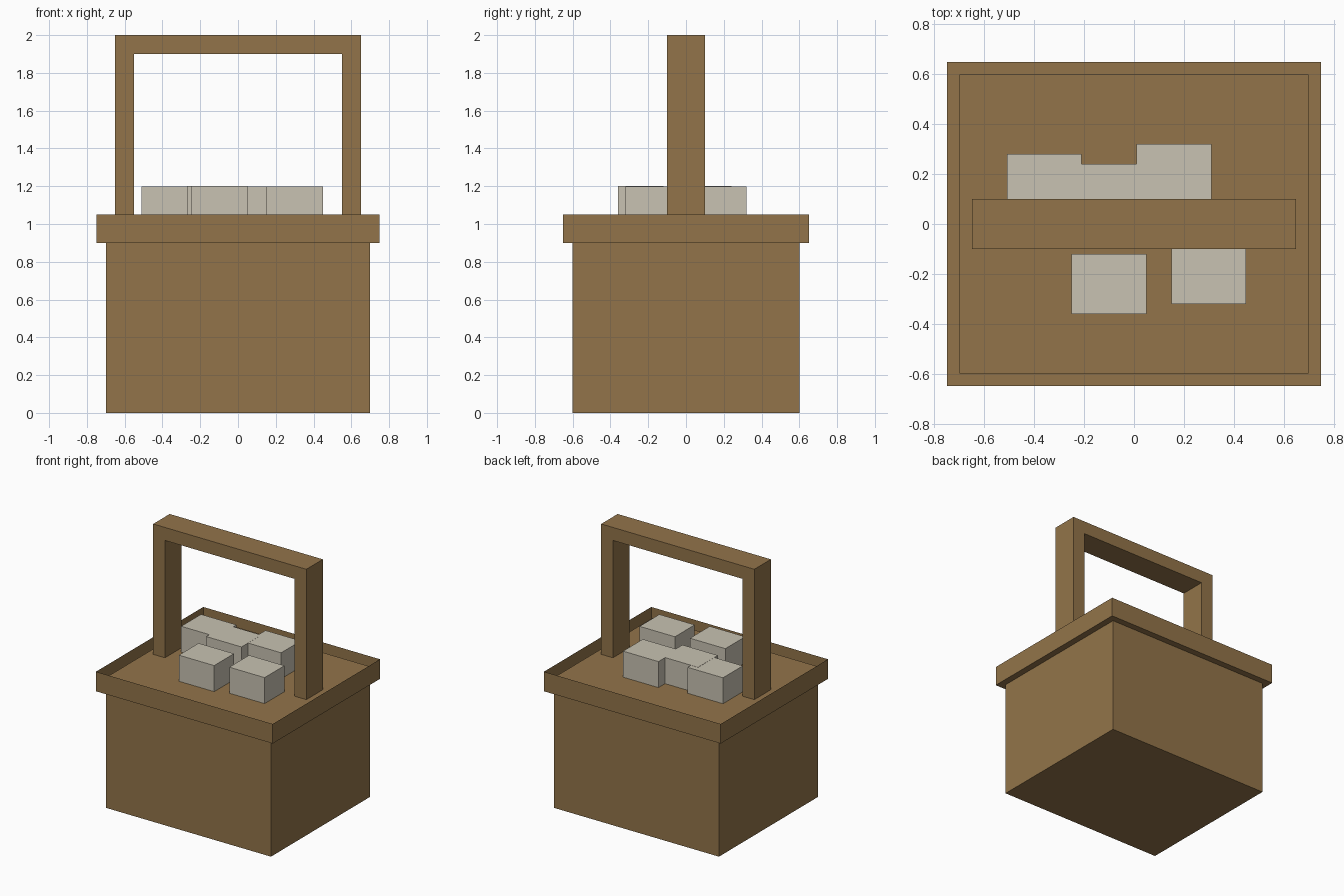
import bpy
import bmesh

default = bpy.data.objects.get("Cube")
if default:
    bpy.data.objects.remove(default, do_unlink=True)


def material(name, rgb):
    mat = bpy.data.materials.new(name)
    mat.use_nodes = True
    mat.diffuse_color = (*rgb, 1)
    mat.node_tree.nodes["Principled BSDF"].inputs["Base Color"].default_value = (*rgb, 1)
    return mat


brown = material("wicker_brown", (0.29, 0.175, 0.068))
cream = material("pale_cream", (0.58, 0.54, 0.445))


def box(name, mat, x, y, z, open_top=False):
    """Box from (min, max) ranges on each axis, optionally without a lid."""
    bm = bmesh.new()
    bmesh.ops.create_cube(bm, size=1)
    for v in bm.verts:
        v.co = [r[1] if c > 0 else r[0] for c, r in zip(v.co, (x, y, z))]
    bm.normal_update()
    if open_top:
        lid = [f for f in bm.faces if f.normal.z > 0.5]
        bmesh.ops.delete(bm, geom=lid, context='FACES')
    mesh = bpy.data.meshes.new(name)
    bm.to_mesh(mesh)
    bm.free()
    mesh.materials.append(mat)
    obj = bpy.data.objects.new(name, mesh)
    bpy.context.collection.objects.link(obj)
    return obj


# Basket body and the open, thin-walled rim around its top
box("basket_body", brown, (-0.7, 0.7), (-0.6, 0.6), (0, 1))
box("basket_rim", brown, (-0.75, 0.75), (-0.65, 0.65), (0.9, 1.05), open_top=True)

# Handle: two posts and a crossbar
depth = (-0.1, 0.1)
box("handle_post_left", brown, (0.55, 0.65), depth, (1, 1.9))
box("handle_post_right", brown, (-0.65, -0.55), depth, (1, 1.9))
box("handle_bar", brown, (-0.65, 0.65), depth, (1.9, 2))

# Blocks lying in the basket, given by their front right corners
corners = [(-0.25, -0.36), (0.15, -0.32), (-0.51, 0.04), (-0.27, 0), (0.01, 0.08)]
for i, (x, y) in enumerate(corners):
    # the overlapping blocks differ by a hair in height so their tops do not coincide
    top = 1.2 - 0.0005 * (i % 3)
    box(f"block_{i + 1}", cream, (x, x + 0.3), (y, y + 0.24), (1, top))
